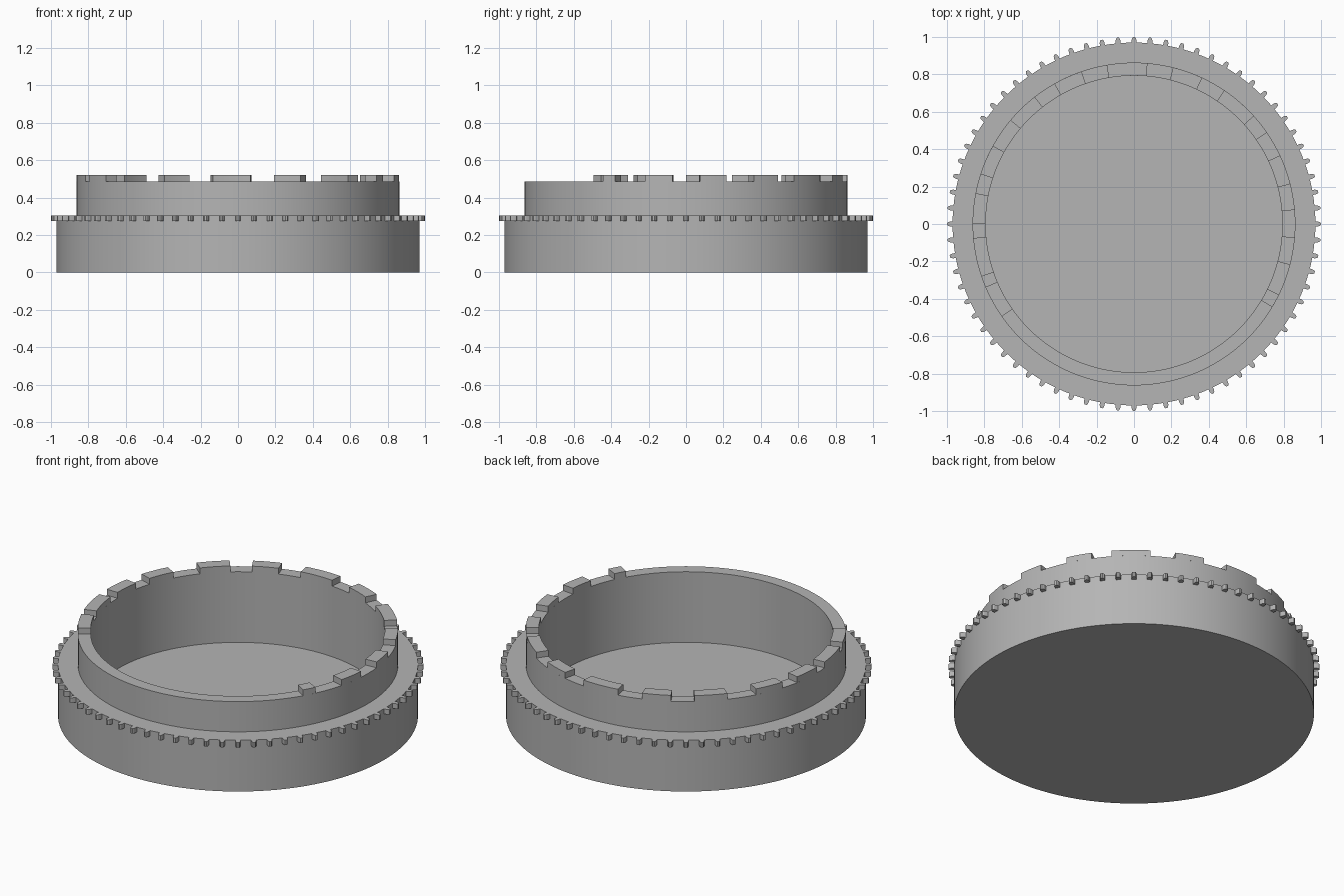
import bpy
import bmesh
from math import radians, cos, sin, pi
from mathutils import Vector, Matrix

default_cube = bpy.data.objects.get("Cube")
if default_cube:
    bpy.data.objects.remove(default_cube, do_unlink=True)

grey = bpy.data.materials.new("plain grey")
grey.use_nodes = True
GREY = (0.46, 0.46, 0.46, 1)
grey.diffuse_color = GREY
grey.node_tree.nodes["Principled BSDF"].inputs["Base Color"].default_value = GREY

OUTER, RIM, INNER = 0.97, 0.863, 0.793
LEDGE, WALL_TOP, MERLON_TOP, FLOOR = 0.305, 0.485, 0.52, 0.065


def finish(bm, name):
    bmesh.ops.remove_doubles(bm, verts=bm.verts, dist=0.0001)
    bmesh.ops.recalc_face_normals(bm, faces=bm.faces)
    mesh = bpy.data.meshes.new(name)
    bm.to_mesh(mesh)
    bm.free()
    mesh.materials.append(grey)
    obj = bpy.data.objects.new(name, mesh)
    bpy.context.collection.objects.link(obj)
    bpy.ops.object.select_all(action='DESELECT')
    obj.select_set(True)
    bpy.context.view_layer.objects.active = obj
    bpy.ops.object.shade_smooth_by_angle(angle=radians(30))
    return obj


def arc_block(bm, r0, r1, z0, z1, start, end):
    """Curved block between two angles in degrees."""
    steps = max(2, round((end - start) / 2.5))
    rings = []
    for i in range(steps + 1):
        a = radians(start + (end - start) * i / steps)
        rings.append([bm.verts.new((r * cos(a), r * sin(a), z))
                      for r, z in ((r0, z0), (r1, z0), (r1, z1), (r0, z1))])
    for p, q in zip(rings, rings[1:]):
        for k in range(1, 4):
            n = (k + 1) % 4
            bm.faces.new((p[k], p[n], q[n], q[k]))
    bm.faces.new(rings[0])
    bm.faces.new(rings[-1])


# Stepped cup: base, ledge, upper wall and recessed floor
bm = bmesh.new()
profile = [(0, 0), (OUTER, 0), (OUTER, LEDGE), (RIM, LEDGE), (RIM, WALL_TOP),
           (INNER, WALL_TOP), (INNER, FLOOR), (0, FLOOR)]
verts = [bm.verts.new((r, 0, z)) for r, z in profile]
edges = [bm.edges.new(pair) for pair in zip(verts, verts[1:])]
bmesh.ops.spin(bm, geom=verts + edges, cent=(0, 0, 0), axis=(0, 0, 1),
               angle=2 * pi, steps=144, use_merge=True)
finish(bm, "stepped_cup")

# Raised blocks around the back and sides of the wall
bm = bmesh.new()
spans = [(-31, -26), (-14.7, -4.8), (5, 14.5), (25, 34.7), (42, 56), (65, 76),
         (85.2, 99.8), (109, 119.6), (128, 140), (151, 162), (169, 180),
         (185, 199), (203, 215)]
for start, end in spans:
    arc_block(bm, INNER, RIM, WALL_TOP, MERLON_TOP, start, end)
finish(bm, "wall_blocks")

# Ring of small grip teeth under the ledge
bm = bmesh.new()
half = [(0.96, 0.014), (0.983, 0.013), (0.995, 0.010), (1.0, 0.005)]
outline = [(r, -w) for r, w in half] + [(r, w) for r, w in reversed(half)]
for i in range(72):
    turn = Matrix.Rotation(2 * pi * i / 72, 3, 'Z')
    low, high = [[bm.verts.new(turn @ Vector((x, y, z))) for x, y in outline]
                 for z in (0.275, LEDGE)]
    bm.faces.new(low)
    bm.faces.new(high)
    for k in range(len(outline)):
        n = (k + 1) % len(outline)
        bm.faces.new((low[k], low[n], high[n], high[k]))
finish(bm, "grip_teeth")
